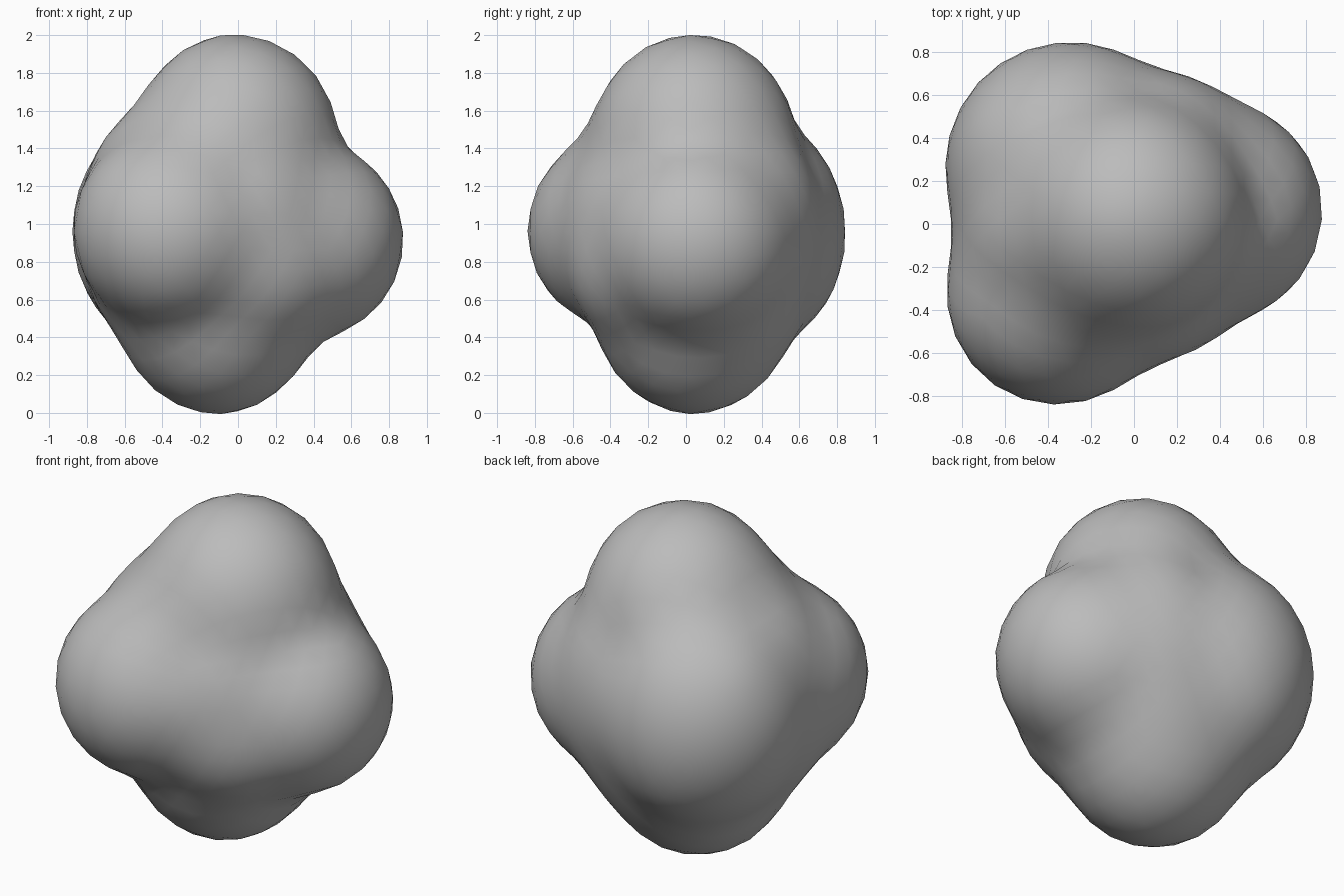
import bpy, bmesh
from mathutils import Vector

cube = bpy.data.objects.get("Cube")
if cube:
    bpy.data.objects.remove(cube)

# Lobes and the webs that fill between them: centre, radius and vertical stretch
LOBES = {
    "top": (Vector((-0.01, 0.04, 1.47)), 0.53, 1.0),
    "bottom": (Vector((-0.11, 0.04, 0.51)), 0.51, 1.0),
    "side": (Vector((0.37, 0.06, 0.91)), 0.51, 1.0),
    "front": (Vector((-0.36, -0.33, 0.97)), 0.51, 1.0),
    "back": (Vector((-0.30, 0.27, 0.96)), 0.57, 1.12),
    "core": (Vector((-0.09, 0.02, 0.96)), 0.69, 1.0),
    "right_web": (Vector((-0.33, -0.03, 0.98)), 0.50, 1.38),
    "back_web": (Vector((0.10, 0.20, 0.98)), 0.50, 1.3),
    "front_web": (Vector((0.08, -0.12, 0.82)), 0.50, 1.0),
}
# Fleshy bridges between neighbouring lobes, with their fullness
BRIDGES = [
    ("top", "front", 0.90), ("back", "side", 0.98), ("front", "side", 0.93),
    ("bottom", "right_web", 1.0), ("bottom", "back_web", 1.06),
]
CENTRE = LOBES["core"][0]
SKIN = 0.02  # makes up for the loss in smoothing


def lobe_distance(p, centre, radius, stretch):
    q = p - centre
    q.z /= stretch
    return q.length - radius


def bridge_distance(p, start, end, fullness):
    (a, ra, _), (b, rb, _) = LOBES[start], LOBES[end]
    axis = b - a
    t = max(0.0, min(1.0, (p - a).dot(axis) / axis.length_squared))
    swell = 1 + (fullness - 1) * 4 * t * (1 - t)
    return (p - a.lerp(b, t)).length - (ra + (rb - ra) * t) * swell


def distance(p):
    return min([lobe_distance(p, *lobe) for lobe in LOBES.values()]
               + [bridge_distance(p, *bridge) for bridge in BRIDGES]) - SKIN


# Shrink a sphere onto the lobes
bm = bmesh.new()
bmesh.ops.create_icosphere(bm, subdivisions=4, radius=1.0)
for v in bm.verts:
    direction = v.co.normalized()
    reach = 1.6
    for _ in range(40):
        reach -= 0.9 * distance(CENTRE + direction * reach)
    v.co = CENTRE + direction * reach

# Soften the creases
for _ in range(2):
    bmesh.ops.smooth_vert(bm, verts=bm.verts, factor=0.5,
                          use_axis_x=True, use_axis_y=True, use_axis_z=True)

for f in bm.faces:
    f.smooth = True
mesh = bpy.data.meshes.new("lobed_blob")
bm.to_mesh(mesh)
bm.free()
blob = bpy.data.objects.new("lobed_blob", mesh)
bpy.context.collection.objects.link(blob)

# Plain grey surface
grey = bpy.data.materials.new("plain_grey")
grey.use_nodes = True
colour = (0.5, 0.5, 0.5, 1.0)
grey.diffuse_color = colour
grey.node_tree.nodes["Principled BSDF"].inputs["Base Color"].default_value = colour
mesh.materials.append(grey)
